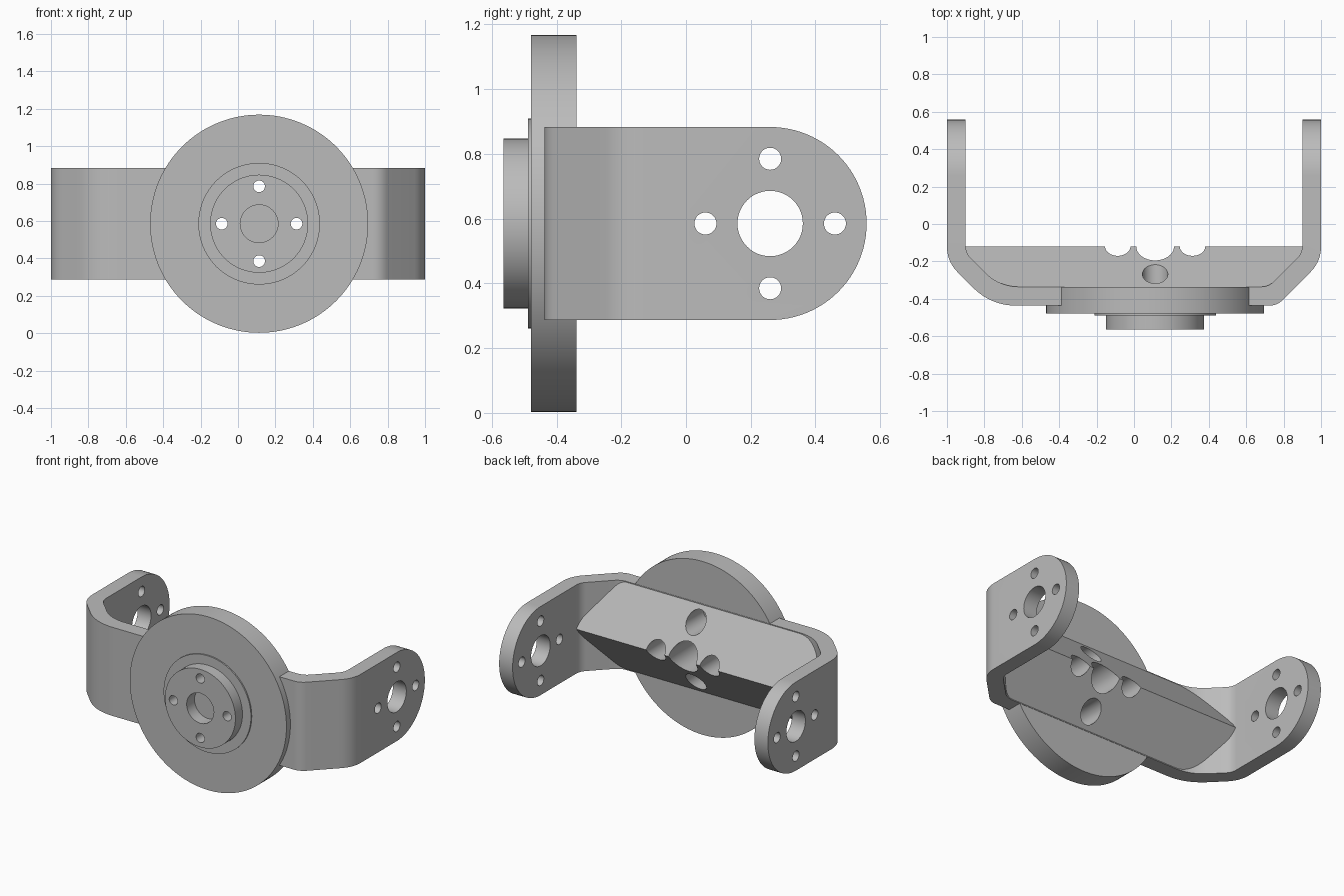
import bpy, bmesh, math
from mathutils import Vector, Matrix

if "Cube" in bpy.data.objects:
    bpy.data.objects.remove(bpy.data.objects["Cube"])

grey = bpy.data.materials.new("plain grey")
grey.use_nodes = True
grey.diffuse_color = (0.5, 0.5, 0.5, 1)
grey.node_tree.nodes["Principled BSDF"].inputs["Base Color"].default_value = (0.5, 0.5, 0.5, 1)

CX, CZ = 0.113, 0.585      # hub axis
HALF = 0.298               # half height of the strip
ARM_Y = 0.26               # centre of the rounded arm ends
BACK = -0.336              # rear face of the bracket web
AROUND = [(0.2, 0), (-0.2, 0), (0, 0.2), (0, -0.2)]


def make_object(name, bm):
    bmesh.ops.recalc_face_normals(bm, faces=bm.faces)
    mesh = bpy.data.meshes.new(name)
    bm.to_mesh(mesh)
    bm.free()
    mesh.materials.append(grey)
    ob = bpy.data.objects.new(name, mesh)
    bpy.context.collection.objects.link(ob)
    return ob


def extrude(name, points, offset):
    bm = bmesh.new()
    face = bm.faces.new([bm.verts.new(p) for p in points])
    new = bmesh.ops.extrude_face_region(bm, geom=[face])["geom"]
    bmesh.ops.translate(bm, vec=offset,
                        verts=[v for v in new if isinstance(v, bmesh.types.BMVert)])
    return make_object(name, bm)


def cylinder(name, axis, a, z, r, lo, hi, sides=48):
    """Cylinder along x or y, from lo to hi; a is the other ground coordinate."""
    mid = (lo + hi) / 2
    if axis == "y":
        place = Matrix.Translation((a, mid, z)) @ Matrix.Rotation(math.pi / 2, 4, "X")
    else:
        place = Matrix.Translation((mid, a, z)) @ Matrix.Rotation(math.pi / 2, 4, "Y")
    bm = bmesh.new()
    bmesh.ops.create_cone(bm, cap_ends=True, segments=sides, radius1=r, radius2=r,
                          depth=hi - lo, matrix=place)
    return make_object(name, bm)


def combine(ob, other, operation):
    mod = ob.modifiers.new("shape", "BOOLEAN")
    mod.operation, mod.object, mod.solver = operation, other, "EXACT"
    bpy.context.view_layer.objects.active = ob
    bpy.ops.object.modifier_apply(modifier=mod.name)


def rounded(corners):
    """Corners are (x, y, cut length); each is replaced by a smooth bend."""
    out = []
    for i, (x, y, t) in enumerate(corners):
        p = Vector((x, y))
        if not t:
            out.append(p)
            continue
        a = p + (Vector(corners[i - 1][:2]) - p).normalized() * t
        b = p + (Vector(corners[(i + 1) % len(corners)][:2]) - p).normalized() * t
        for k in range(11):
            s = k / 10
            out.append(a * (1 - s) ** 2 + p * 2 * s * (1 - s) + b * s * s)
    return out


# U-shaped strip, seen from above
outline = rounded([
    (-1, 0.6, 0), (-1, -0.2, 0.08), (-0.765, -0.437, 0.14),
    (0.765, -0.437, 0.045), (1, -0.2, 0.08), (1, 0.6, 0),
    (0.9, 0.6, 0), (0.9, -0.155, 0.04), (0.72, BACK, 0.045),
    (-0.72, BACK, 0.11), (-0.9, -0.155, 0.04), (-0.9, 0.6, 0)])
bracket = extrude("bracket", [(p.x, p.y, CZ - HALF) for p in outline], (0, 0, 2 * HALF))

# Round off the arm ends
end_shape = [(-1.1, -0.7, CZ + 0.4), (-1.1, -0.7, CZ - 0.4), (-1.1, ARM_Y - 0.002, CZ - 0.4)]
for k in range(49):
    t = math.pi * (k / 48 - 0.5)
    end_shape.append((-1.1, ARM_Y + HALF * math.cos(t), CZ + HALF * math.sin(t)))
end_shape.append((-1.1, ARM_Y - 0.002, CZ + 0.4))
trim = extrude("trim", end_shape, (2.2, 0, 0))
combine(bracket, trim, "INTERSECT")
bpy.data.objects.remove(trim)

# Holes in both arms
for dy, dz, r in [(0, 0, 0.101)] + [(a, b, 0.034) for a, b in AROUND]:
    drill = cylinder("drill", "x", ARM_Y + dy, CZ + dz, r, -1.2, 1.2)
    combine(bracket, drill, "DIFFERENCE")
    bpy.data.objects.remove(drill)

# Ridged stiffener across the rear of the web
bm = bmesh.new()
ends = []
for s in (-1, 1):
    ends.append([bm.verts.new(p) for p in (
        (s * 0.8, BACK - 0.004, CZ - HALF), (s * 0.8, BACK - 0.004, CZ + HALF),
        (s * 0.94, -0.12, CZ))])
    bm.faces.new(ends[-1])
for i in range(3):
    j = (i + 1) % 3
    bm.faces.new((ends[0][i], ends[0][j], ends[1][j], ends[1][i]))
ridge = make_object("ridge_stiffener", bm)

# Large disc, thin step and hub
disc = cylinder("disc", "y", CX, CZ, 0.583, -0.479, BACK - 0.002, 128)
for r, front in ((0.325, -0.488), (0.262, -0.563)):
    step = cylinder("step", "y", CX, CZ, r, front, -0.4, 96)
    combine(disc, step, "UNION")
    bpy.data.objects.remove(step)

# Centre pockets, screw holes and their counterbores
holes = [(0, 0, 0.101, -0.7, -0.48), (0, 0, 0.101, -0.443, 0)]
for dx, dz in AROUND:
    holes += [(dx, dz, 0.031, -0.7, 0), (dx, dz, 0.068, -0.443, 0)]
for dx, dz, r, lo, hi in holes:
    drill = cylinder("drill", "y", CX + dx, CZ + dz, r, lo, hi)
    for part in (bracket, ridge, disc):
        if part is disc or hi == 0:
            combine(part, drill, "DIFFERENCE")
    bpy.data.objects.remove(drill)

# Smooth the curved faces, keep the edges crisp
for part in (bracket, ridge, disc):
    bpy.ops.object.select_all(action="DESELECT")
    part.select_set(True)
    bpy.context.view_layer.objects.active = part
    bpy.ops.object.shade_smooth_by_angle(angle=math.radians(25))
